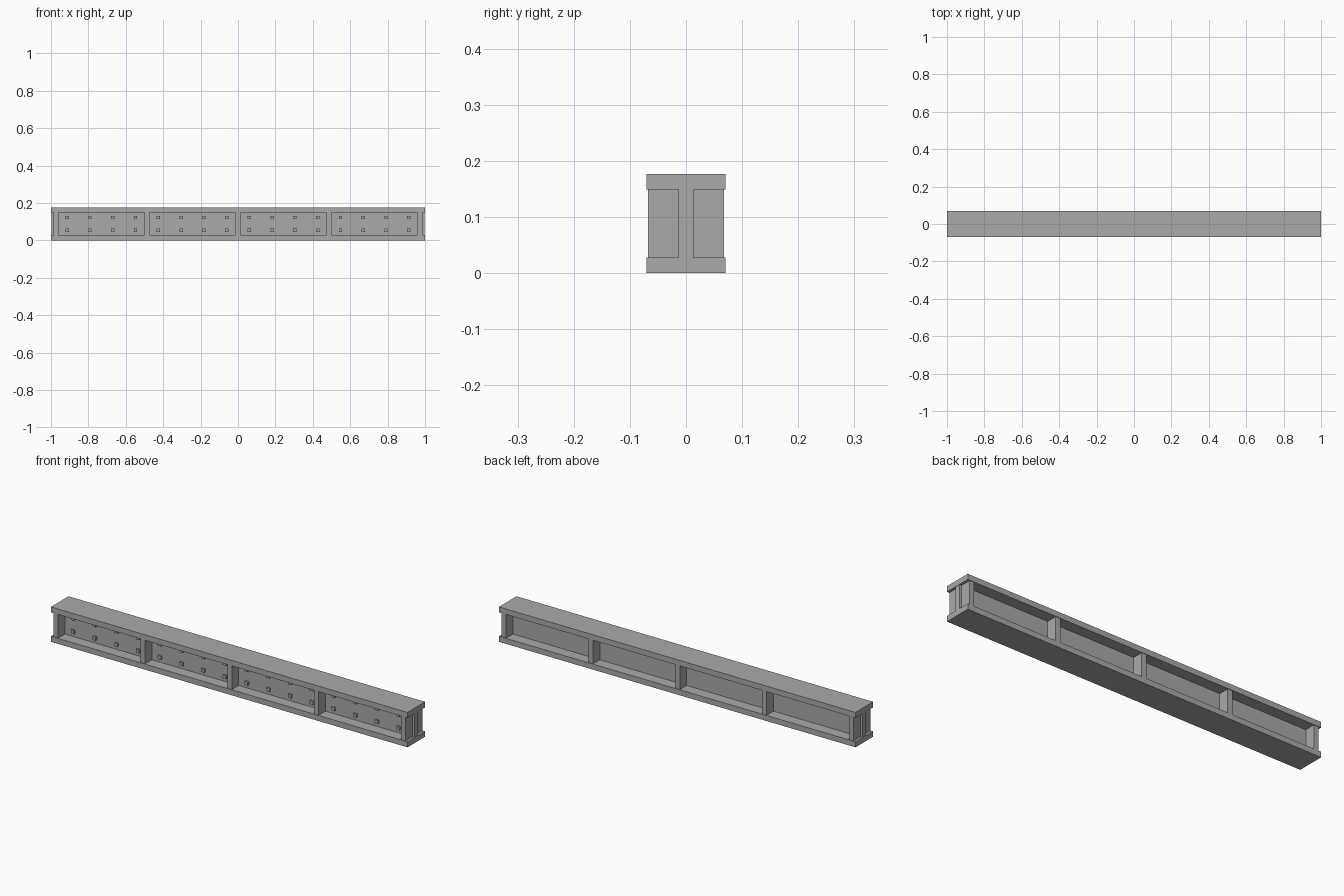
import bpy

if "Cube" in bpy.data.objects:
    bpy.data.objects.remove(bpy.data.objects["Cube"])

L, W, H = 2.0, 0.141, 0.177      # overall length, width, height
T = 0.028                        # flange thickness
MID = H / 2

steel = bpy.data.materials.new("steel_grey")
steel.diffuse_color = (0.4, 0.4, 0.4, 1)
steel.use_nodes = True
steel.node_tree.nodes["Principled BSDF"].inputs["Base Color"].default_value = steel.diffuse_color


def box(name, center, size):
    bpy.ops.mesh.primitive_cube_add(size=1, location=center)
    ob = bpy.context.object
    ob.name = name
    ob.scale = size
    bpy.ops.object.transform_apply(location=False, rotation=False, scale=True)
    ob.data.materials.append(steel)
    return ob


# top and bottom flanges
box("bottom_flange", (0, 0, T / 2), (L, W, T))
box("top_flange", (0, 0, H - T / 2), (L, W, T))

# central web
box("web", (0, 0, MID), (L - 0.004, 0.027, H - 2 * T))

# stiffener plates across the web
for i in range(-2, 3):
    box("stiffener", (i * 0.487, 0, MID), (0.026, 0.135, H - 2 * T))

# two rows of bolt heads on the front of the web
for i in range(16):
    x = -0.913 + i * 1.826 / 15
    for z in (MID - 0.034, MID + 0.034):
        box("bolt_head", (x, -0.0165, z), (0.018, 0.012, 0.018))
